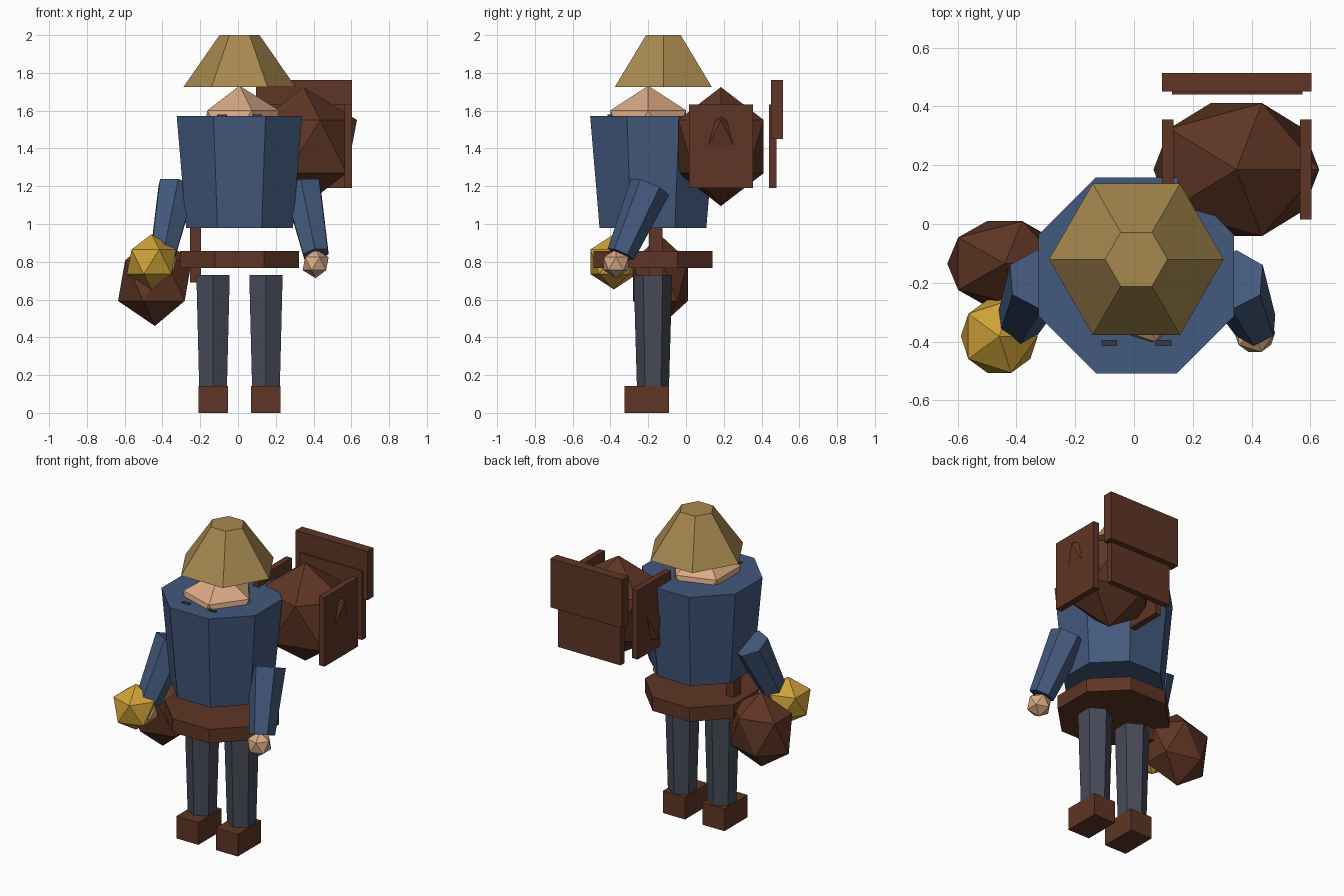
import bpy, bmesh, math
from mathutils import Matrix, Vector

cube = bpy.data.objects.get("Cube")
if cube:
    bpy.data.objects.remove(cube, do_unlink=True)


def material(name, rgb):
    m = bpy.data.materials.new(name)
    m.use_nodes = True
    m.diffuse_color = (*rgb, 1)
    m.node_tree.nodes["Principled BSDF"].inputs["Base Color"].default_value = (*rgb, 1)
    return m


BROWN = material("brown leather", (0.114, 0.036, 0.018))
BLUE = material("blue cloth", (0.055, 0.10, 0.205))
GREY = material("grey trousers", (0.063, 0.070, 0.098))
SKIN = material("skin", (0.70, 0.40, 0.235))
GOLD = material("gold", (0.62, 0.36, 0.04))
STRAW = material("straw", (0.39, 0.25, 0.078))
DARK = material("dark eyes", (0.04, 0.043, 0.06))


def finish(name, bm, mat):
    mesh = bpy.data.meshes.new(name)
    bm.to_mesh(mesh)
    bm.free()
    mesh.materials.append(mat)
    obj = bpy.data.objects.new(name, mesh)
    bpy.context.collection.objects.link(obj)
    return obj


def box(name, lo, hi, mat):
    lo, hi = Vector(lo), Vector(hi)
    bm = bmesh.new()
    place = Matrix.Translation((lo + hi) / 2) @ Matrix.Diagonal((*(hi - lo), 1))
    bmesh.ops.create_cube(bm, size=1, matrix=place)
    return finish(name, bm, mat)


def ball(name, centre, radii, mat):
    bm = bmesh.new()
    place = Matrix.Translation(centre) @ Matrix.Diagonal((*radii, 1))
    bmesh.ops.create_icosphere(bm, subdivisions=1, radius=1, matrix=place)
    return finish(name, bm, mat)


def prism(name, bottom, top, r_bottom, r_top, sides, mat, spin=0):
    """Tapered prism between two points."""
    bottom, top = Vector(bottom), Vector(top)
    axis = top - bottom
    d = axis.normalized()
    place = (Matrix.Translation((bottom + top) / 2)
             @ Matrix.Rotation(math.atan2(d.x, d.z), 4, 'Y')
             @ Matrix.Rotation(-math.asin(d.y), 4, 'X')
             @ Matrix.Rotation(math.radians(spin), 4, 'Z'))
    bm = bmesh.new()
    bmesh.ops.create_cone(bm, cap_ends=True, segments=sides, radius1=r_bottom,
                          radius2=r_top, depth=axis.length, matrix=place)
    return finish(name, bm, mat)


CX, CY = 0.008, -0.175   # body axis

# Body, belt, head and hat
prism("torso", (CX, CY, 0.98), (CX, CY, 1.573), 0.306, 0.36, 8, BLUE, 22.5)
prism("belt", (CX, CY, 0.767), (CX, CY, 0.856), 0.341, 0.341, 8, BROWN, 22.5)
ball("head", (CX, -0.2, 1.497), (0.235,) * 3, SKIN)
prism("hat", (CX, -0.12, 1.725), (CX, -0.12, 2.0), 0.297, 0.106, 6, STRAW, 30)

# Paired parts
for side, s in (("left", 1), ("right", -1)):
    leg_x = CX + s * 0.14
    prism(side + "_leg", (leg_x, CY, 0.14), (leg_x, CY, 0.73), 0.085, 0.102, 6, GREY)
    box(side + "_boot", (leg_x - 0.078, -0.325, 0), (leg_x + 0.078, -0.09, 0.143), BROWN)
    prism(side + "_arm", (CX + s * 0.405, -0.345, 0.84), (CX + s * 0.332, -0.19, 1.197),
          0.076, 0.11, 6, BLUE)
    ball(side + "_hand", (CX + s * 0.403, -0.37, 0.79), (0.077,) * 3, SKIN)
    eye_x = CX + s * 0.092
    box(side + "_eye", (eye_x - 0.027, -0.415, 1.54), (eye_x + 0.027, -0.395, 1.579), DARK)

# Hip bag, its strap and the lantern
ball("hip_bag", (-0.44, -0.135, 0.70), (0.218, 0.17, 0.24), BROWN)
box("hip_strap", (-0.255, -0.195, 0.69), (-0.195, -0.125, 1.0), BROWN)
ball("lantern", (-0.458, -0.382, 0.80), (0.146,) * 3, GOLD)

# Backpack with side and rear panels
ball("backpack", (0.348, 0.185, 1.41), (0.315, 0.266, 0.315), BROWN)
for name, x in (("pack_inner_panel", 0.115), ("pack_outer_panel", 0.584)):
    box(name, (x - 0.02, 0.015, 1.19), (x + 0.02, 0.355, 1.633), BROWN)
box("pack_rear_panel", (0.13, 0.44, 1.19), (0.573, 0.478, 1.633), BROWN)
box("pack_flap", (0.095, 0.45, 1.45), (0.604, 0.513, 1.763), BROWN)
